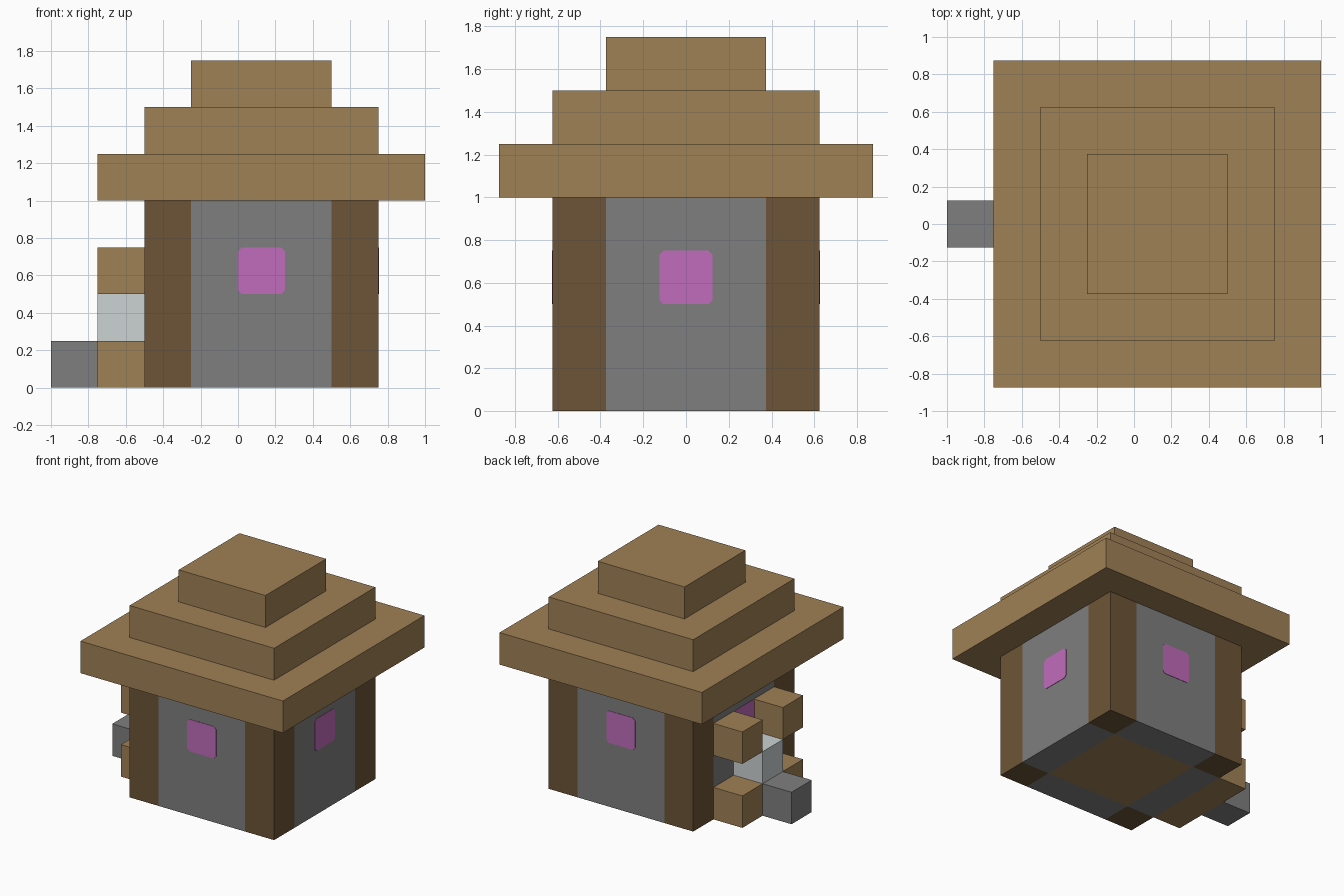
import bpy
import bmesh
from mathutils import Vector

cube = bpy.data.objects.get("Cube")
if cube:
    bpy.data.objects.remove(cube, do_unlink=True)

U = 0.25          # block size
CX = U / 2        # house centre along x


def material(name, rgb):
    linear = [((c / 255 + 0.055) / 1.055) ** 2.4 for c in rgb]
    mat = bpy.data.materials.new(name)
    mat.use_nodes = True
    mat.diffuse_color = (*linear, 1)
    mat.node_tree.nodes["Principled BSDF"].inputs["Base Color"].default_value = (*linear, 1)
    return mat


planks = material("plank_brown", (160, 129, 86))
log = material("dark_log_brown", (109, 85, 55))
stone = material("stone_grey", (127, 127, 127))
pale = material("pale_metal", (204, 210, 210))
pink = material("pink_glass", (192, 108, 187))


def box(name, centre, size, mat, round_axis=None):
    """Box by centre and size; edges along round_axis get chamfered."""
    bm = bmesh.new()
    bmesh.ops.create_cube(bm, size=1)
    bmesh.ops.scale(bm, vec=size, verts=bm.verts)
    if round_axis is not None:
        edges = [e for e in bm.edges
                 if abs((e.verts[0].co - e.verts[1].co).normalized()[round_axis]) > 0.9]
        bmesh.ops.bevel(bm, geom=edges, offset=0.02, segments=1, affect='EDGES')
    mesh = bpy.data.meshes.new(name)
    bm.to_mesh(mesh)
    bm.free()
    mesh.materials.append(mat)
    obj = bpy.data.objects.new(name, mesh)
    obj.location = Vector(centre)
    bpy.context.collection.objects.link(obj)
    return obj


# Corner posts
for sx, side in ((-1, "right"), (1, "left")):
    for sy, end in ((-1, "front"), (1, "back")):
        box(f"{end}_{side}_post", (CX + sx * 2 * U, sy * 2 * U, 2 * U), (U, U, 4 * U), log)

# Walls, each with a square window
for name, dx, dy in (("front", 0, -1), ("back", 0, 1), ("left", 1, 0), ("right", -1, 0)):
    along_x = dx == 0
    box(f"{name}_wall", (CX + dx * 2 * U, dy * 2 * U, 2 * U),
        (3 * U if along_x else U, U if along_x else 3 * U, 4 * U), stone)
    thin = 0.006
    box(f"{name}_window", (CX + dx * 2.5 * U, dy * 2.5 * U, 2.5 * U),
        (U if along_x else thin, thin if along_x else U, U), pink,
        round_axis=1 if along_x else 0)

# Floor
box("floor", (CX, 0, U / 2), (3 * U, 3 * U, U), planks)

# Stepped roof
for tier, width in enumerate((7, 5, 3)):
    box(f"roof_tier_{tier + 1}", (CX, 0, (4.5 + tier) * U), (width * U, width * U, U), planks)

# Side porch: plank blocks, pale block and stone step
porch_x = CX - 3 * U
box("porch_base", (porch_x, 0, U / 2), (U, 3 * U, U), planks)
for sy, end in ((-1, "front"), (1, "back")):
    box(f"porch_{end}_upper_block", (porch_x, sy * U, 2.5 * U), (U, U, U), planks)
box("porch_pale_block", (porch_x, 0, 1.5 * U), (U, U, U), pale)
box("porch_step", (porch_x - U, 0, U / 2), (U, U, U), stone)
